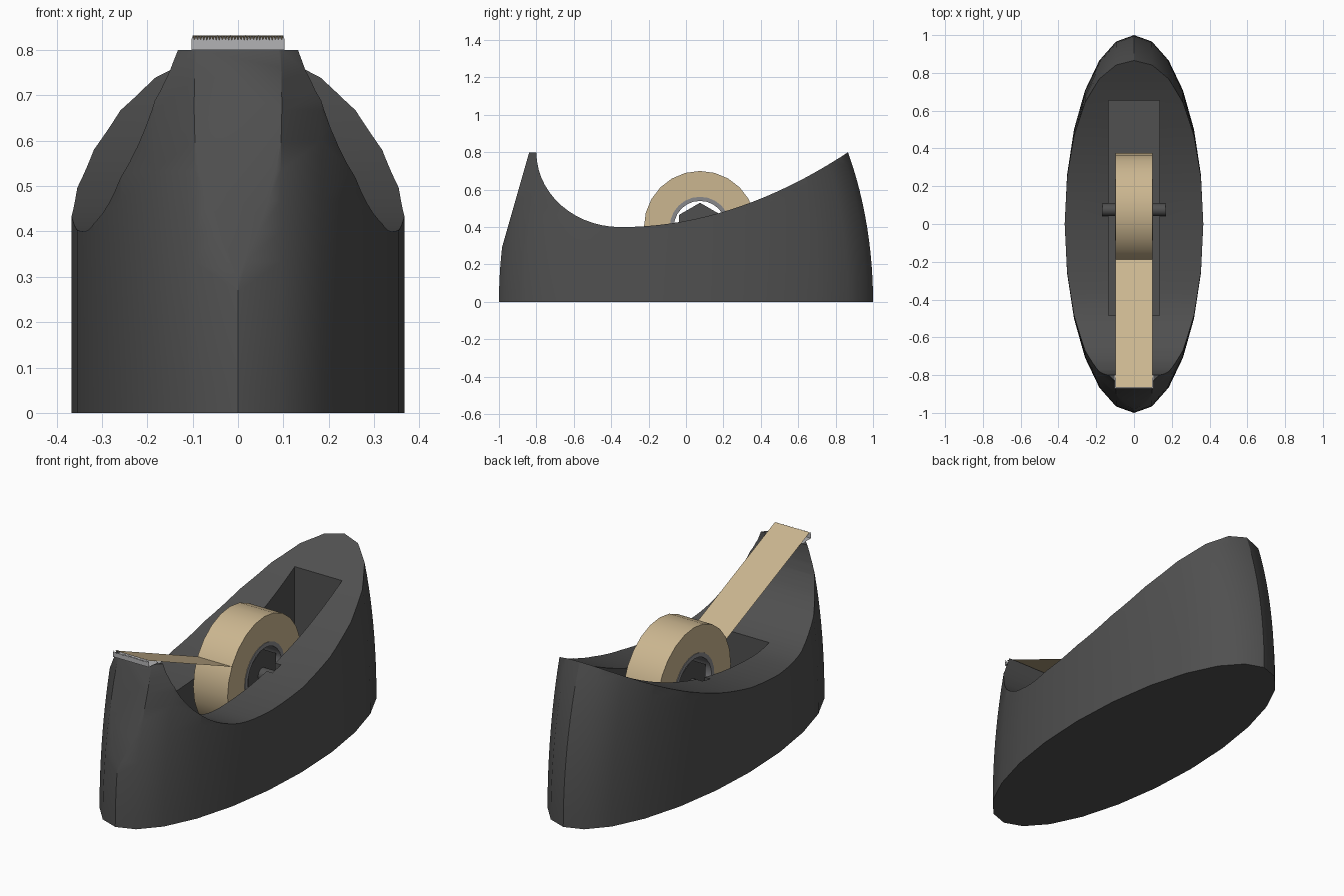
import bpy, bmesh, math

if "Cube" in bpy.data.objects:
    bpy.data.objects.remove(bpy.data.objects["Cube"])

def material(name, rgb):
    m = bpy.data.materials.new(name)
    m.diffuse_color = (*rgb, 1)
    m.use_nodes = True
    m.node_tree.nodes["Principled BSDF"].inputs["Base Color"].default_value = m.diffuse_color
    return m

DARK = material("dark_plastic", (0.08, 0.08, 0.08))
TAPE = material("tan_tape", (0.60, 0.47, 0.28))
METAL = material("metal", (0.45, 0.45, 0.46))
HUB = material("hub_grey", (0.25, 0.25, 0.26))

def make(name, bm, mat=None, smooth=None):
    bmesh.ops.recalc_face_normals(bm, faces=bm.faces)
    me = bpy.data.meshes.new(name)
    bm.to_mesh(me)
    bm.free()
    ob = bpy.data.objects.new(name, me)
    bpy.context.collection.objects.link(ob)
    if mat:
        me.materials.append(mat)
    if smooth:
        shade(ob, smooth)
    return ob

def shade(ob, angle):
    bpy.ops.object.select_all(action='DESELECT')
    ob.select_set(True)
    bpy.context.view_layer.objects.active = ob
    bpy.ops.object.shade_smooth_by_angle(angle=math.radians(angle))

def loft(loops, cap=True, closed=False):
    """Skin a series of equal-length closed loops."""
    bm = bmesh.new()
    rows = [[bm.verts.new(p) for p in loop] for loop in loops]
    n = len(rows[0])
    pairs = list(zip(rows, rows[1:])) + ([(rows[-1], rows[0])] if closed else [])
    for a, b in pairs:
        for i in range(n):
            j = (i + 1) % n
            bm.faces.new((a[i], a[j], b[j], b[i]))
    if cap and not closed:
        bm.faces.new(rows[0])
        bm.faces.new(rows[-1])
    return bm

def prism(points, x0, x1):
    """Extrude a (y, z) outline along x."""
    return loft([[(x, y, z) for y, z in points] for x in (x0, x1)])

def circle(r, n, start=0.0):
    return [(CY + r * math.cos(start + 2 * math.pi * i / n),
             CZ + r * math.sin(start + 2 * math.pi * i / n)) for i in range(n)]

def tube(r_out, r_in, half, n):
    return loft([[(x, y, z) for y, z in circle(r, n)] for r, x in
                 ((r_out, -half), (r_out, half), (r_in, half), (r_in, -half))], closed=True)

def box(y0, y1, z0, z1):
    return [(y0, z0), (y1, z0), (y1, z1), (y0, z1)]

CY, CZ = 0.075, 0.40      # roll axis

# Body: elliptical footprint whose length shrinks with height
SEG, RINGS, TOP = 24, 12, 0.8
loops = []
for k in range(RINGS + 1):
    z = TOP * k / RINGS
    s = math.sqrt(1 - (z / 1.6) ** 2)
    loops.append([(0.367 * math.sin(2 * math.pi * i / SEG),
                   s * math.cos(2 * math.pi * i / SEG), z) for i in range(SEG)])
body = make("dispenser_body", loft(loops), DARK)

# Scooped top: quarter ellipse at the front, parabola to the back
scoop = [(-0.8, 1.1)]
scoop += [(-0.35 - 0.45 * math.cos(a), 0.8 - 0.4 * math.sin(a))
          for a in (math.pi / 2 * i / 14 for i in range(15))]
scoop += [(y, 0.4 + 0.4 * ((y + 0.35) / 1.216) ** 2)
          for y in (-0.35 + 1.3 * i / 20 for i in range(1, 21))]
scoop += [(0.95, 1.1)]

cutters = [
    prism(scoop, -0.6, 0.6),
    # flat V panel on the nose
    prism([(-0.781, 1.0), (-1.067, 0.0), (-1.3, 0.0), (-1.3, 1.0)], -0.5, 0.5),
    # roll well and axle notches
    prism(box(-0.485, 0.655, 0.06, 1.2), -0.135, 0.135),
    prism(box(CY - 0.034, CY + 0.034, 0.366, 1.2), -0.168, 0.168),
]
for bm in cutters:
    cut = make("cutter", bm)
    cut.hide_render = True
    mod = body.modifiers.new("cut", 'BOOLEAN')
    mod.operation, mod.solver, mod.object = 'DIFFERENCE', 'EXACT', cut
    bpy.context.view_layer.objects.active = body
    bpy.ops.object.modifier_apply(modifier=mod.name)
    bpy.data.objects.remove(cut)
shade(body, 30)

# Tape roll, hub ring, hexagonal core and axle
make("tape_roll", tube(0.30, 0.162, 0.098, 24), TAPE, 30)
make("hub_ring", tube(0.162, 0.14, 0.101, 24), HUB, 30)
make("hub_core", prism(circle(0.13, 6, math.pi / 2), -0.085, 0.085), DARK)
make("axle", prism(circle(0.033, 16), -0.166, 0.166), DARK, 30)

# Tape strip from the roll to the blade
bm = bmesh.new()
bm.faces.new([bm.verts.new(p) for p in ((-0.099, -0.185, 0.54), (0.099, -0.185, 0.54),
                                        (0.099, -0.866, 0.832), (-0.099, -0.866, 0.832))])
make("tape_strip", bm, TAPE)

# Blade: L-shaped sheet with a toothed upper edge
bm = bmesh.new()
W, N, YB = 0.103, 30, -0.87
def quad(*pts):
    bm.faces.new([bm.verts.new(p) for p in pts])
quad((-W, YB, 0.8), (W, YB, 0.8), (W, YB, 0.822), (-W, YB, 0.822))
quad((-W, YB, 0.801), (W, YB, 0.801), (W, -0.80, 0.801), (-W, -0.80, 0.801))
step = 2 * W / N
for i in range(N):
    x = -W + i * step
    quad((x, YB, 0.822), (x + step, YB, 0.822), (x + step / 2, YB, 0.833))
make("cutting_blade", bm, METAL)
